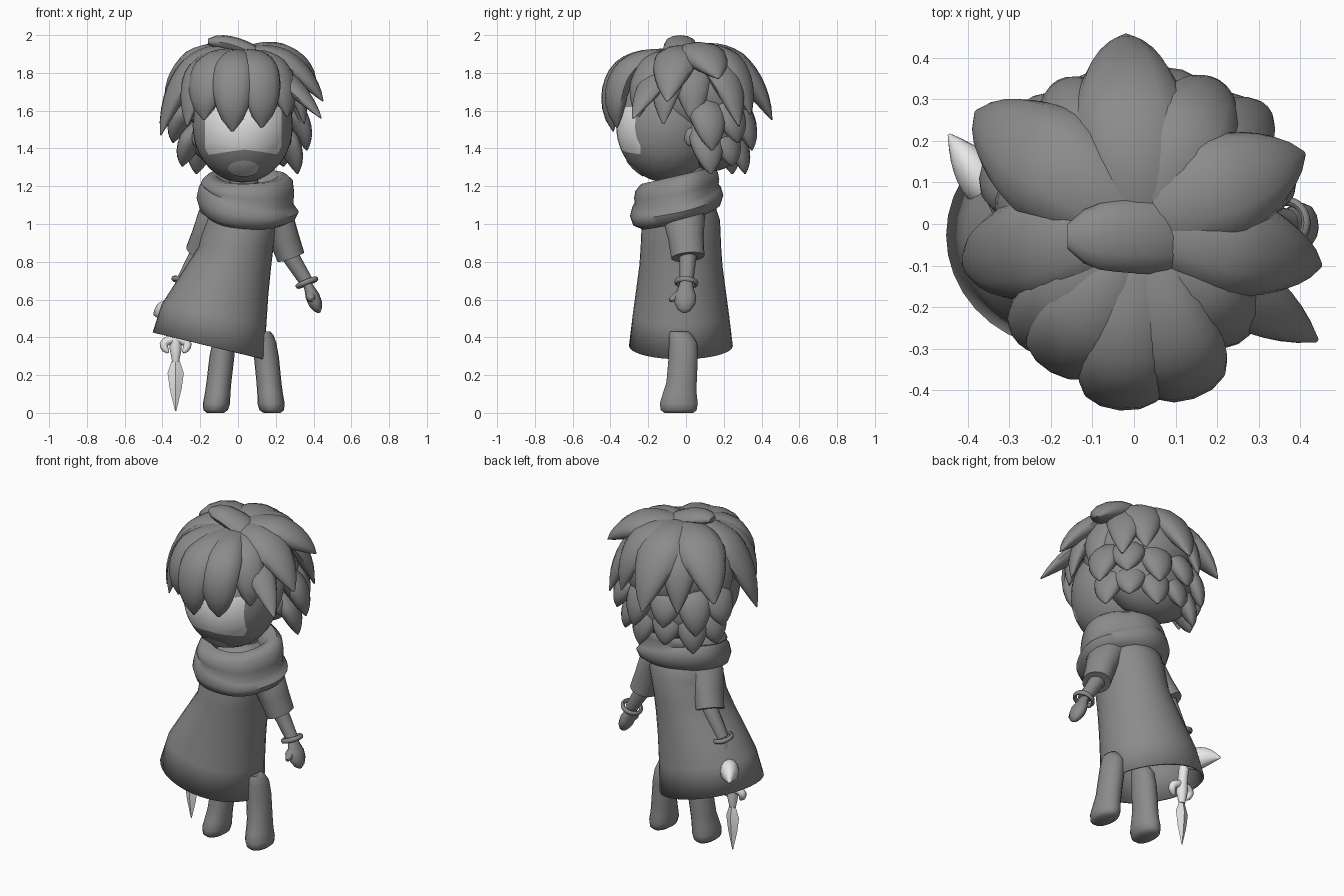
import bpy, bmesh, math
from mathutils import Vector, Matrix

cube = bpy.data.objects.get("Cube")
if cube:
    bpy.data.objects.remove(cube, do_unlink=True)


def material(name, value):
    m = bpy.data.materials.new(name)
    m.use_nodes = True
    col = (value, value, value, 1)
    m.diffuse_color = col
    m.node_tree.nodes["Principled BSDF"].inputs["Base Color"].default_value = col
    return m


GREY = material("charcoal grey", 0.26)
MOUTH = material("soft grey", 0.5)
PALE = material("pale grey", 0.78)
WHITE = material("off white", 0.95)
UP = Vector((0, 0, 1))


def finish(name, bm, mats, angle=50):
    bmesh.ops.recalc_face_normals(bm, faces=bm.faces)
    me = bpy.data.meshes.new(name)
    bm.to_mesh(me)
    bm.free()
    ob = bpy.data.objects.new(name, me)
    bpy.context.collection.objects.link(ob)
    for m in mats:
        me.materials.append(m)
    bpy.ops.object.select_all(action="DESELECT")
    ob.select_set(True)
    bpy.context.view_layer.objects.active = ob
    bpy.ops.object.shade_smooth_by_angle(angle=math.radians(angle))
    return ob


def ring(c, a, b, n):
    return [c + a * math.cos(k * math.tau / n) + b * math.sin(k * math.tau / n) for k in range(n)]


def loft(name, rings, mat=GREY, start=True, end=True, closed=False, angle=50):
    bm = bmesh.new()
    vs = [[bm.verts.new(p) for p in r] for r in rings]
    n = len(vs[0])
    pairs = list(zip(vs, vs[1:])) + ([(vs[-1], vs[0])] if closed else [])
    for r, s in pairs:
        for k in range(n):
            bm.faces.new((r[k], r[(k + 1) % n], s[(k + 1) % n], s[k]))
    if start:
        bm.faces.new(vs[0][::-1])
    if end:
        bm.faces.new(vs[-1])
    return finish(name, bm, [mat], angle)


def tube(name, pts, radii, flat=1.0, side=None, mat=GREY, n=12):
    """Sweep an oval along a path; flat squashes it across the side direction."""
    pts = [Vector(p) for p in pts]
    rings = []
    for i, p in enumerate(pts):
        t = (pts[min(i + 1, len(pts) - 1)] - pts[max(i - 1, 0)]).normalized()
        s = Vector(side or (0, 1, 0))
        s = (s - t * s.dot(t)).normalized()
        rings.append(ring(p, s * radii[i], t.cross(s) * radii[i] * flat, n))
    return loft(name, rings, mat)


def bezier(a, b, c, steps):
    a, b, c = Vector(a), Vector(b), Vector(c)
    ts = [i / steps for i in range(steps + 1)]
    return [(a * (1 - t) ** 2 + b * 2 * t * (1 - t) + c * t * t) for t in ts]


def ellipsoid(c, r, segs=40, rows=28):
    bm = bmesh.new()
    bmesh.ops.create_uvsphere(bm, u_segments=segs, v_segments=rows, radius=1)
    bm.transform(Matrix.Translation(c) @ Matrix.Diagonal((*r, 1)))
    return bm


# Head, with the pale upper face cut into it
HC, HR = Vector((0.025, -0.1, 1.52)), Vector((0.265, 0.27, 0.3))
bm = ellipsoid(HC, HR)
for co, no in [((-0.175, 0, 0), (1, 0, 0)), ((0.23, 0, 0), (1, 0, 0)), ((0, -0.24, 0), (0, 1, 0)),
               ((0.035, 0, 1.395), (0.15, 0, 1)), ((0.035, 0, 1.395), (-0.15, 0, 1))]:
    bmesh.ops.bisect_plane(bm, geom=bm.verts[:] + bm.edges[:] + bm.faces[:], plane_co=co, plane_no=no)
for f in bm.faces:
    c = f.calc_center_median()
    if c.y < -0.24 and -0.175 < c.x < 0.23 and 1.395 - 0.15 * abs(c.x - 0.035) < c.z < 1.63:
        f.material_index = 1
finish("head", bm, [GREY, PALE])


def on_face(x, z):
    r = HR * 1.015
    d = 1 - ((x - HC.x) / r.x) ** 2 - ((z - HC.z) / r.z) ** 2
    return Vector((x, HC.y - r.y * math.sqrt(max(d, 0)), z))


# Mouth plate following the chin
loft("mouth", [[on_face(0.03 + p.x, 1.293 + p.z) for p in
                ring(Vector(), Vector((0.084 * s, 0, 0)), Vector((0, 0, 0.043 * s)), 20)]
               for s in (1, 0.7, 0.4, 0.1)], MOUTH, start=False)

# Ears and neck
for x, name in ((-0.225, "right_ear"), (0.265, "left_ear")):
    finish(name, ellipsoid((x, 0.03, 1.46), (0.02, 0.04, 0.05), 12, 8), [GREY])
tube("neck", [(0.03, 0.04, 1.05), (0.03, 0.02, 1.35)], [0.08, 0.075])

# Hair base: crown cap and nape
finish("hair_cap", ellipsoid((0.01, 0.05, 1.68), (0.3, 0.31, 0.26)), [GREY])
finish("nape_hair", ellipsoid((0.01, 0.14, 1.49), (0.28, 0.18, 0.21)), [GREY])


def lock(name, root, tip, width, bulge, top, thick=0.55, blunt=5):
    tip = Vector(tip)
    ctrl = Vector((tip.x * bulge, tip.y * bulge, top))
    pts = bezier(root, ctrl, tip, 14)
    radii = []
    for i in range(15):
        t = i / 14
        radii.append(max(0.006, width * min(1, 0.6 + 0.8 * t) * (1 - t ** blunt) ** 0.8))
    tube(name, pts, radii, thick, UP.cross(Vector((tip.x, tip.y, 0))), n=12)


# Fringe: blunt bulging locks
for i, (x, y, z, w, b) in enumerate([(-0.03, -0.385, 1.49, 0.11, 1.22), (0.125, -0.365, 1.51, 0.11, 1.18),
                                     (-0.18, -0.32, 1.55, 0.11, 1.05), (0.26, -0.25, 1.57, 0.09, 0.95)]):
    lock(f"fringe_lock_{i}", (0.02, 0, 1.87), (x, y, z), w, b, 1.95, blunt=8)

# Crown: broad locks flicking outwards
for i, (x, y, z, w, b, top) in enumerate([
        (0.44, -0.28, 1.56, 0.1, 0.5, 1.85), (0.45, -0.1, 1.65, 0.13, 0.58, 1.95),
        (0.41, 0.17, 1.77, 0.14, 0.55, 1.95), (0.35, -0.12, 1.53, 0.11, 0.9, 1.9),
        (-0.27, -0.28, 1.52, 0.11, 0.9, 1.93), (-0.41, -0.1, 1.47, 0.14, 0.68, 1.96),
        (-0.32, 0.06, 1.58, 0.12, 0.85, 1.95), (-0.38, 0.27, 1.62, 0.15, 0.6, 1.96),
        (-0.02, 0.455, 1.55, 0.15, 0.62, 1.97), (0.2, 0.34, 1.58, 0.13, 0.8, 1.97),
        (-0.18, 0.34, 1.54, 0.12, 0.8, 1.95), (0.33, 0.04, 1.53, 0.13, 0.85, 1.93),
        (0.32, 0.28, 1.52, 0.12, 0.75, 1.93)]):
    lock(f"crown_lock_{i}", (0.01, 0, 1.88), (x, y, z), w, b, top, blunt=3.5)

# Nape: ragged rows below the crown
for row, (count, reach, z, w) in enumerate([(6, 0.36, 1.39, 0.105), (6, 0.31, 1.265, 0.1)]):
    for k in range(count):
        a = math.radians(10 + 160 * k / (count - 1))
        tip = (0.01 + reach * math.cos(a), 0.09 + reach * 0.75 * math.sin(a), z + 0.04 * (k % 2))
        lock(f"nape_lock_{row}_{k}", (tip[0] * 0.5, tip[1] * 0.5, 1.68 - 0.12 * row), tip, w, 0.92,
             1.6 - 0.14 * row, 0.6, 4)

# Cowlick on top
tube("cowlick", bezier((0.14, -0.03, 1.86), (0.0, -0.03, 1.97), (-0.16, -0.03, 1.965), 8),
     [0.07, 0.085, 0.09, 0.09, 0.088, 0.085, 0.08, 0.065, 0.03], 0.5)

# Cowl scarf: a folded profile turned round the neck, its fold slanting across the front
profile = [(0.12, -0.03, 0), (0.125, 0.07, 0), (0.16, 0.115, 0), (0.205, 0.12, 0), (0.237, 0.09, 0),
           (0.245, 0.05, 0.5), (0.24, 0.02, 1), (0.255, 0.0, 1), (0.268, -0.04, 0.6), (0.25, -0.09, 0.4),
           (0.2, -0.12, 0.3), (0.13, -0.1, 0)]
rings = []
for k in range(40):
    a = k * math.tau / 40
    wob = 1 + 0.03 * math.sin(3 * a + 1) + 0.02 * math.sin(5 * a)
    r = []
    for rad, z, slant in profile:
        x, y = rad * wob * math.cos(a), rad * 0.92 * wob * math.sin(a)
        r.append(Vector((0.045 + x, -0.05 + y, 1.135 + z + 0.23 * y - 0.22 * x * slant)))
    rings.append(r)
loft("cowl_scarf", rings, start=False, end=False, closed=True)

# Tunic swept towards its right, with a slanted open hem
rings = []
for z, cx, rx, ry, slope in [(1.2, 0.04, 0.1, 0.1, 0), (1.13, 0.03, 0.19, 0.17, 0), (1.02, 0.02, 0.2, 0.207, 0),
                             (0.88, -0.01, 0.198, 0.213, 0), (0.78, -0.045, 0.22, 0.22, -0.05),
                             (0.66, -0.085, 0.246, 0.236, -0.12), (0.52, -0.127, 0.277, 0.255, -0.2),
                             (0.355, -0.155, 0.297, 0.275, -0.24)]:
    base = Vector((cx, -0.027, z))
    rings.append(ring(base, Vector((rx, 0, slope * rx)), Vector((0, ry, 0)), 36))
tunic = loft("tunic", rings, end=False)
sol = tunic.modifiers.new("cloth", "SOLIDIFY")
sol.thickness = 0.012

# Arms: short sleeve, forearm, bangle and mitten hand
for name, path, back in (("left", [(0.13, 1.07), (0.21, 1.02), (0.28, 0.825), (0.365, 0.69), (0.43, 0.53)], 0.01),
                         ("right", [(-0.07, 1.07), (-0.13, 1.02), (-0.205, 0.85), (-0.29, 0.7), (-0.33, 0.52)], 0.06)):
    ys = [-0.02, -0.01, back, back * 1.2 - 0.01, back - 0.02]
    p = [Vector((x, y, z)) for (x, z), y in zip(path, ys)]
    tube(name + "_sleeve", [p[0], p[1], p[1].lerp(p[2], 0.5), p[2]], [0.12, 0.11, 0.094, 0.088], 0.85, n=20)
    tube(name + "_forearm", [p[1], p[2], p[3]], [0.055, 0.046, 0.036])
    axis = (p[4] - p[3]).normalized()
    s = (Vector((0, 1, 0)) - axis * axis.y).normalized()
    q = axis.cross(s)
    c = p[3]
    hoop = []
    for k in range(24):
        a = k * math.tau / 24
        out = s * math.cos(a) + q * math.sin(a)
        hoop.append(ring(c + out * 0.053, out * 0.011, axis * 0.014, 8))
    loft(name + "_bangle", hoop, start=False, end=False, closed=True)
    tube(name + "_hand", [c.lerp(p[4], t) for t in (0, 0.2, 0.45, 0.7, 0.9, 1)],
         [0.034, 0.042, 0.058, 0.055, 0.035, 0.01], 0.65)
    root = c.lerp(p[4], 0.3)
    tube(name + "_thumb", [root, root + Vector((0, -0.05, -0.03)), root + Vector((0.01, -0.085, -0.045))],
         [0.03, 0.026, 0.01])

# Legs with rounded feet
for name, cx, lean in (("left_leg", 0.15, 0.03), ("right_leg", -0.085, -0.035)):
    rings = []
    for z, rx, front, rear in [(0.0, 0.045, -0.115, 0.04), (0.015, 0.065, -0.135, 0.058), (0.05, 0.072, -0.14, 0.064),
                               (0.1, 0.068, -0.125, 0.058), (0.16, 0.066, -0.105, 0.058), (0.3, 0.066, -0.093, 0.064),
                               (0.37, 0.06, -0.092, 0.06), (0.41, 0.05, -0.09, 0.035), (0.43, 0.035, -0.085, 0.015)]:
        mid, half = (front + rear) / 2, (rear - front) / 2
        rings.append(ring(Vector((cx + lean * (1 - z / 0.3), mid, z)), Vector((rx, 0, 0)), Vector((0, half, 0)), 18))
    loft(name, rings)

# Dagger held point down: faceted blade, grip, looped guard and curved horn
DX, DY = -0.33, 0.02
loft("dagger_blade", [ring(Vector((DX, DY, z)), Vector((w, 0, 0)), Vector((0, w * 0.5, 0)), 4)
                      for z, w in ((0.01, 0.003), (0.12, 0.03), (0.21, 0.043), (0.29, 0.016))], WHITE, angle=20)
tube("dagger_grip", [(DX, DY, 0.27), (DX, DY, 0.34), (DX, DY + 0.01, 0.44), (DX, DY + 0.03, 0.55)],
     [0.018, 0.032, 0.028, 0.03], mat=WHITE)
for k, sx in enumerate((-1, 1)):
    tube(f"dagger_guard_{k}", bezier((DX, DY, 0.39), (DX + sx * 0.1, DY, 0.38), (DX + sx * 0.04, DY - 0.02, 0.32), 7),
         [0.022, 0.024, 0.024, 0.023, 0.023, 0.021, 0.018, 0.008], mat=WHITE, n=8)
tube("dagger_horn", bezier((-0.33, 0.05, 0.51), (-0.38, 0.125, 0.56), (-0.445, 0.215, 0.52), 8),
     [0.035, 0.055, 0.065, 0.066, 0.062, 0.054, 0.042, 0.025, 0.005], side=(0, 0, 1), flat=0.8, mat=WHITE)
